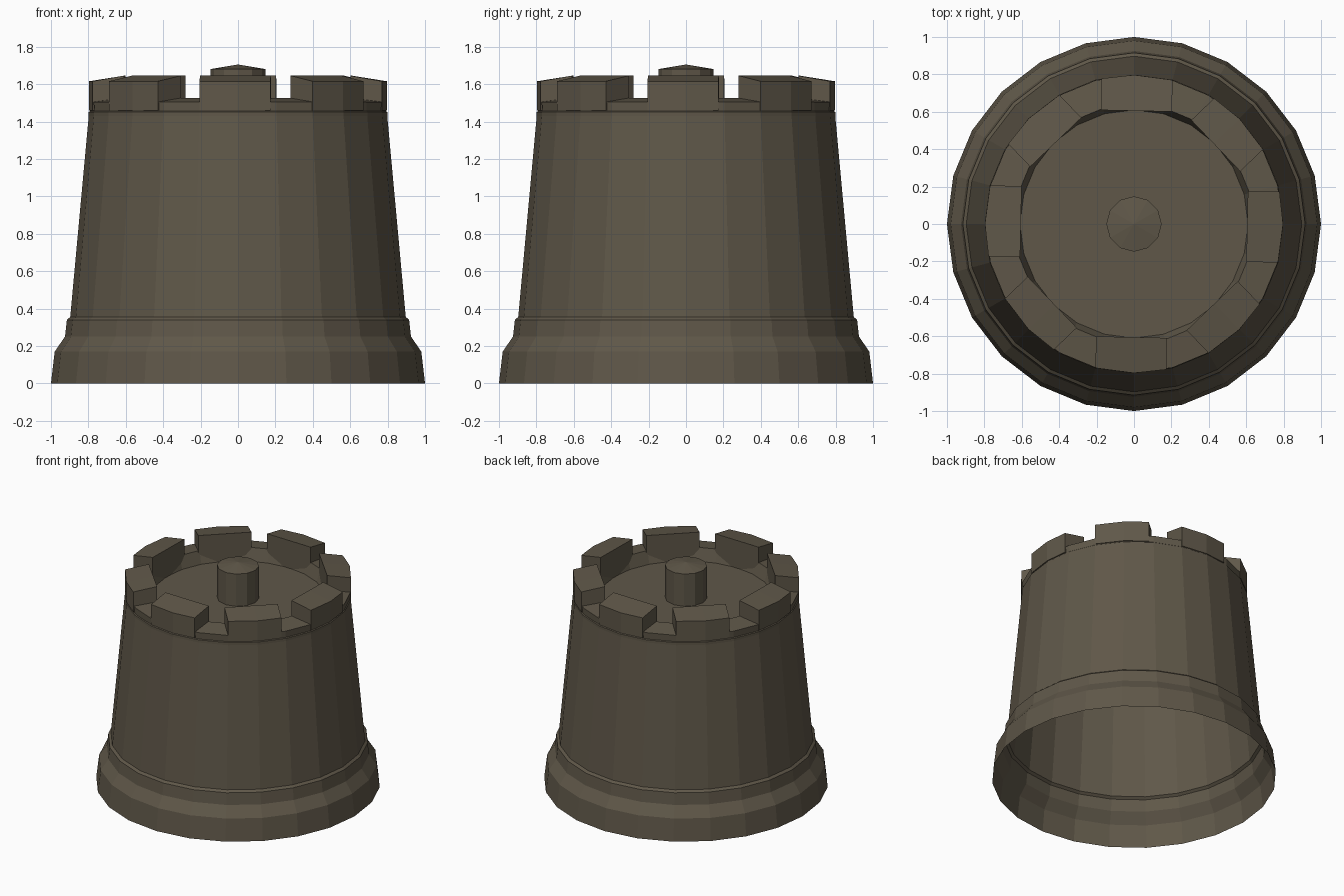
import bpy, math

if "Cube" in bpy.data.objects:
    bpy.data.objects.remove(bpy.data.objects["Cube"])

SIDES = 24
stone = bpy.data.materials.new("weathered brown stone")
stone.diffuse_color = (0.115, 0.096, 0.066, 1)
stone.use_nodes = True
stone.node_tree.nodes["Principled BSDF"].inputs["Base Color"].default_value = stone.diffuse_color


def add_mesh(name, verts, faces):
    mesh = bpy.data.meshes.new(name)
    mesh.from_pydata(verts, [], faces)
    mesh.materials.append(stone)
    obj = bpy.data.objects.new(name, mesh)
    bpy.context.collection.objects.link(obj)
    return obj


def lathe(name, profile, sides=SIDES, cap=None):
    """Spin an (r, z) profile; cap is the height of a closing apex."""
    verts, faces = [], []
    for r, z in profile:
        for i in range(sides):
            a = 2 * math.pi * i / sides
            verts.append((r * math.cos(a), r * math.sin(a), z))
    for j in range(len(profile) - 1):
        for i in range(sides):
            k = (i + 1) % sides
            faces.append((j * sides + i, j * sides + k,
                          (j + 1) * sides + k, (j + 1) * sides + i))
    if cap is not None:
        base = (len(profile) - 1) * sides
        verts.append((0, 0, cap))
        faces += [(base + i, base + (i + 1) % sides, len(verts) - 1)
                  for i in range(sides)]
    return add_mesh(name, verts, faces)


# Hollow tower wall, open below, with stepped foot, rim band, parapet and deck
lathe("tower_wall", [(1.0, 0), (0.98, 0.17), (0.925, 0.25), (0.915, 0.34),
                     (0.897, 0.355), (0.798, 1.43), (0.798, 1.45),
                     (0.792, 1.455), (0.795, 1.505), (0.64, 1.525),
                     (0.61, 1.43)], cap=1.43)

# Central peg with a shallow pointed top
lathe("centre_peg", [(0.148, 1.43), (0.148, 1.68)], sides=12, cap=1.705)


def merlon(angle):
    """Parallel-sided block: curved outer face, flat inner face, sloped top."""
    half = math.radians(13.75)
    plan = [(0.797 * math.cos(t), 0.797 * math.sin(t))
            for t in (-half, 0.02, half)]
    plan += [(0.605, y) for _, y in reversed(plan)]
    verts = []
    for top in (False, True):
        for i, (x, y) in enumerate(plan):
            z = (1.615 if i < 3 else 1.645) if top else (1.46 if i < 3 else 1.43)
            verts.append((x * math.cos(angle) - y * math.sin(angle),
                          x * math.sin(angle) + y * math.cos(angle), z))
    faces = [(i, (i + 1) % 6, (i + 1) % 6 + 6, i + 6) for i in range(6)]
    faces += [(6, 7, 10, 11), (7, 8, 9, 10), (5, 4, 1, 0), (4, 3, 2, 1)]
    add_mesh("merlon", verts, faces)


# Ring of eight merlons
for k in range(8):
    merlon(math.radians(-91.25 + 45 * k))
